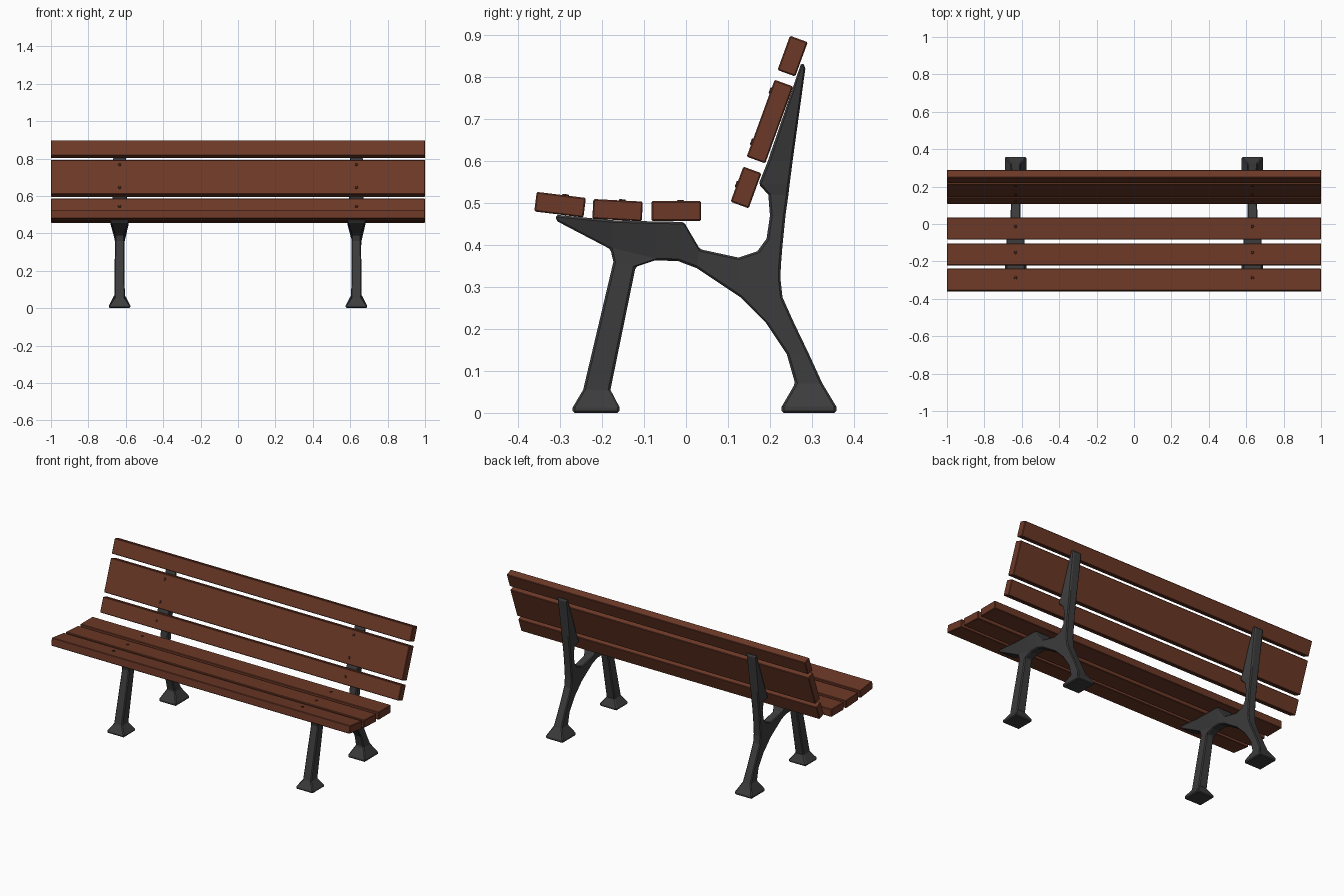
import bpy, bmesh, math
from mathutils import Matrix, Vector

if "Cube" in bpy.data.objects:
    bpy.data.objects.remove(bpy.data.objects["Cube"])


def material(name, rgb):
    m = bpy.data.materials.new(name)
    m.diffuse_color = (*rgb, 1)
    m.use_nodes = True
    m.node_tree.nodes["Principled BSDF"].inputs["Base Color"].default_value = m.diffuse_color
    return m


WOOD = material("brown_wood", (0.15, 0.04, 0.02))
IRON = material("dark_iron", (0.045, 0.045, 0.045))
BOLT = material("dark_brown_bolt", (0.07, 0.024, 0.014))
FRAME_X = 0.633


def finish(bm, name, mat, bevel=0.0):
    bmesh.ops.recalc_face_normals(bm, faces=bm.faces)
    me = bpy.data.meshes.new(name)
    bm.to_mesh(me)
    bm.free()
    me.materials.append(mat)
    ob = bpy.data.objects.new(name, me)
    bpy.context.collection.objects.link(ob)
    if bevel:
        mod = ob.modifiers.new("chamfer", "BEVEL")
        mod.width = bevel
        mod.segments = 1
        mod.limit_method = "ANGLE"
        mod.angle_limit = math.radians(45)
    return ob


# Stations along each branch: y, z, half width of one edge, then of the other
FRONT_LEG = [
    (-.27, 0, .057, -.158, 0, .057),
    (-.27, .013, .057, -.158, .013, .057),
    (-.245, .055, .028, -.18, .055, .028),
    (-.173, .36, .025, -.12, .348, .025),
    (-.18, .39, .025, -.075, .363, .025),
]
SEAT_ARM = [
    (-.31, .472, .05, -.31, .458, .048),
    (-.175, .459, .05, -.18, .39, .025),
    (-.075, .456, .05, -.075, .363, .025),
    (-.005, .455, .05, -.02, .362, .025),
    (.033, .39, .027, .025, .345, .025),
    (.125, .37, .025, .13, .275, .025),
]
BACK_LEG = [
    (.228, 0, .057, .358, 0, .057),
    (.228, .015, .057, .358, .015, .057),
    (.26, .07, .028, .325, .07, .028),
    (.24, .14, .025, .293, .14, .025),
    (.19, .215, .025, .257, .215, .025),
    (.13, .275, .025, .23, .275, .025),
    (.125, .37, .025, .225, .32, .025),
    (.17, .385, .025, .226, .35, .025),
    (.192, .415, .025, .23, .40, .025),
    (.20, .47, .025, .237, .47, .025),
    (.196, .52, .028, .244, .52, .025),
    (.173, .545, .04, .247, .545, .025),
    (.195, .60, .04, .254, .60, .025),
    (.275, .835, .037, .285, .825, .025),
]


def cast_frame(name, x):
    bm = bmesh.new()
    cache = {}

    def vert(px, y, z):
        key = (round(px, 4), y, z)
        if key not in cache:
            cache[key] = bm.verts.new((x + px, y, z))
        return cache[key]

    def face(vs):
        # a face shared by two branches is internal, so it is dropped
        old = bm.faces.get(vs)
        if old:
            bm.faces.remove(old)
        else:
            bm.faces.new(vs)

    for branch in (FRONT_LEG, SEAT_ARM, BACK_LEG):
        rings = [[vert(-a, y, z), vert(a, y, z), vert(b, v, w), vert(-b, v, w)]
                 for y, z, a, v, w, b in branch]
        face(rings[0])
        for r, s in zip(rings, rings[1:]):
            for i in range(4):
                j = (i + 1) % 4
                face([r[i], r[j], s[j], s[i]])
        face(rings[-1])
    finish(bm, name, IRON, 0.005)


cast_frame("left_frame", -FRAME_X)
cast_frame("right_frame", FRAME_X)


# Planks with bolt heads; the plank's local z is its outer face
def plank(name, y, z, depth, thick, angle, bolts):
    place = Matrix.Translation((0, y, z)) @ Matrix.Rotation(math.radians(angle), 4, "X")
    bm = bmesh.new()
    bmesh.ops.create_cube(bm, size=1, matrix=place @ Matrix.Diagonal((2, depth, thick, 1)))
    finish(bm, name, WOOD, 0.003)
    bm = bmesh.new()
    for x in (-FRAME_X, FRAME_X):
        for off in bolts:
            bmesh.ops.create_cone(
                bm, cap_ends=True, segments=8, radius1=.009, radius2=.007, depth=.004,
                matrix=place @ Matrix.Translation((x, off, thick / 2 + .001)))
    finish(bm, name + "_bolts", BOLT)


plank("front_seat_plank", -.300, .496, .118, .047, -7, [.01])
plank("middle_seat_plank", -.163, .483, .118, .047, -3, [.01])
plank("rear_seat_plank", -.023, .481, .118, .047, 0, [.01])
plank("lower_back_plank", .143, .537, .089, .046, 70, [0])
plank("wide_back_plank", .200, .694, .195, .047, 70, [-.06, .07])
plank("top_back_plank", .254, .850, .087, .045, 70, [])
for ob in list(bpy.data.objects):
    if not ob.data.vertices:
        bpy.data.objects.remove(ob)
